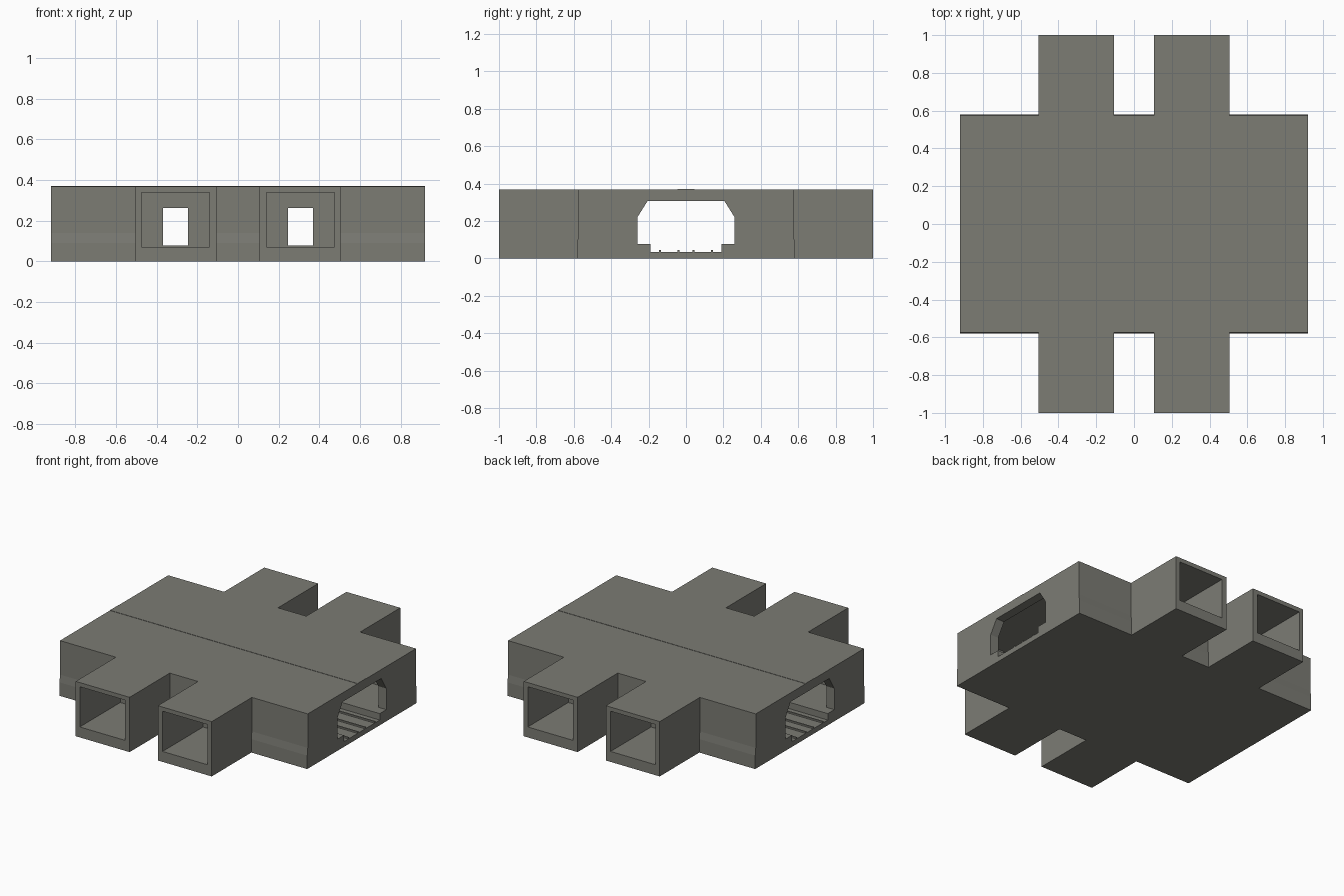
import bpy, bmesh

if "Cube" in bpy.data.objects:
    bpy.data.objects.remove(bpy.data.objects["Cube"])

stone = bpy.data.materials.new("warm grey concrete")
stone.diffuse_color = (0.2, 0.2, 0.175, 1)
stone.use_nodes = True
stone.node_tree.nodes["Principled BSDF"].inputs["Base Color"].default_value = stone.diffuse_color


def prism(name, profile, x0, x1):
    """Extrude a (y, z) profile along x."""
    bm = bmesh.new()
    face = bm.faces.new([bm.verts.new((x0, y, z)) for y, z in profile])
    ext = bmesh.ops.extrude_face_region(bm, geom=[face])
    moved = [g for g in ext["geom"] if isinstance(g, bmesh.types.BMVert)]
    bmesh.ops.translate(bm, vec=(x1 - x0, 0, 0), verts=moved)
    bmesh.ops.recalc_face_normals(bm, faces=bm.faces)
    me = bpy.data.meshes.new(name)
    bm.to_mesh(me)
    bm.free()
    me.materials.append(stone)
    ob = bpy.data.objects.new(name, me)
    bpy.context.collection.objects.link(ob)
    return ob


def box(name, x0, x1, y0, y1, z0, z1):
    return prism(name, [(y0, z0), (y1, z0), (y1, z1), (y0, z1)], x0, x1)


def mirrored(half):
    """Complete a right-hand half profile, listed bottom to top."""
    return half + [(-y, z) for y, z in reversed(half)]


def combine(target, tool, operation):
    mod = target.modifiers.new("cut", 'BOOLEAN')
    mod.operation, mod.solver, mod.object = operation, 'EXACT', tool
    bpy.context.view_layer.objects.active = target
    bpy.ops.object.modifier_apply(modifier=mod.name)
    bpy.data.objects.remove(tool)


# Main shell with slightly flared base
shell = prism("station_shell", mirrored(
    [(0.58, 0), (0.58, 0.09), (0.574, 0.14), (0.574, 0.368)]), -0.92, 0.92)

# Four passage arms
for sx in (-1, 1):
    for sy in (-1, 1):
        xs = sorted((sx * 0.105, sx * 0.505))
        ys = sorted((sy * 0.5, sy * 1.0))
        combine(shell, box("arm", *xs, *ys, 0, 0.368), 'UNION')

# Hall with platforms and a sunken track bed
combine(shell, box("hall", -0.86, 0.86, -0.52, 0.52, 0.078, 0.335), 'DIFFERENCE')

# Train portal and track trench, running through both end walls
combine(shell, prism("portal", mirrored(
    [(0.19, 0.035), (0.19, 0.078), (0.26, 0.078), (0.26, 0.22), (0.205, 0.308)]),
    -1, 1), 'DIFFERENCE')

# Square passages in the arms, narrow doors into the hall
for sx in (-1, 1):
    for sy in (-1, 1):
        xs = sorted((sx * 0.14, sx * 0.475))
        ys = sorted((sy * 0.57, sy * 1.1))
        combine(shell, box("passage", *xs, *ys, 0.07, 0.34), 'DIFFERENCE')
    xs = sorted((sx * 0.245, sx * 0.37))
    combine(shell, box("doorway", *xs, -0.7, 0.7, 0.079, 0.262), 'DIFFERENCE')

# Roof ridge strip
box("roof_ridge", -0.92, 0.92, -0.045, 0.045, 0.366, 0.37)

# Two pairs of rails
for i, y in enumerate((-0.14, -0.04, 0.04, 0.14)):
    box("rail_%d" % (i + 1), -0.92, 0.92, y - 0.005, y + 0.005, 0.033, 0.045)
